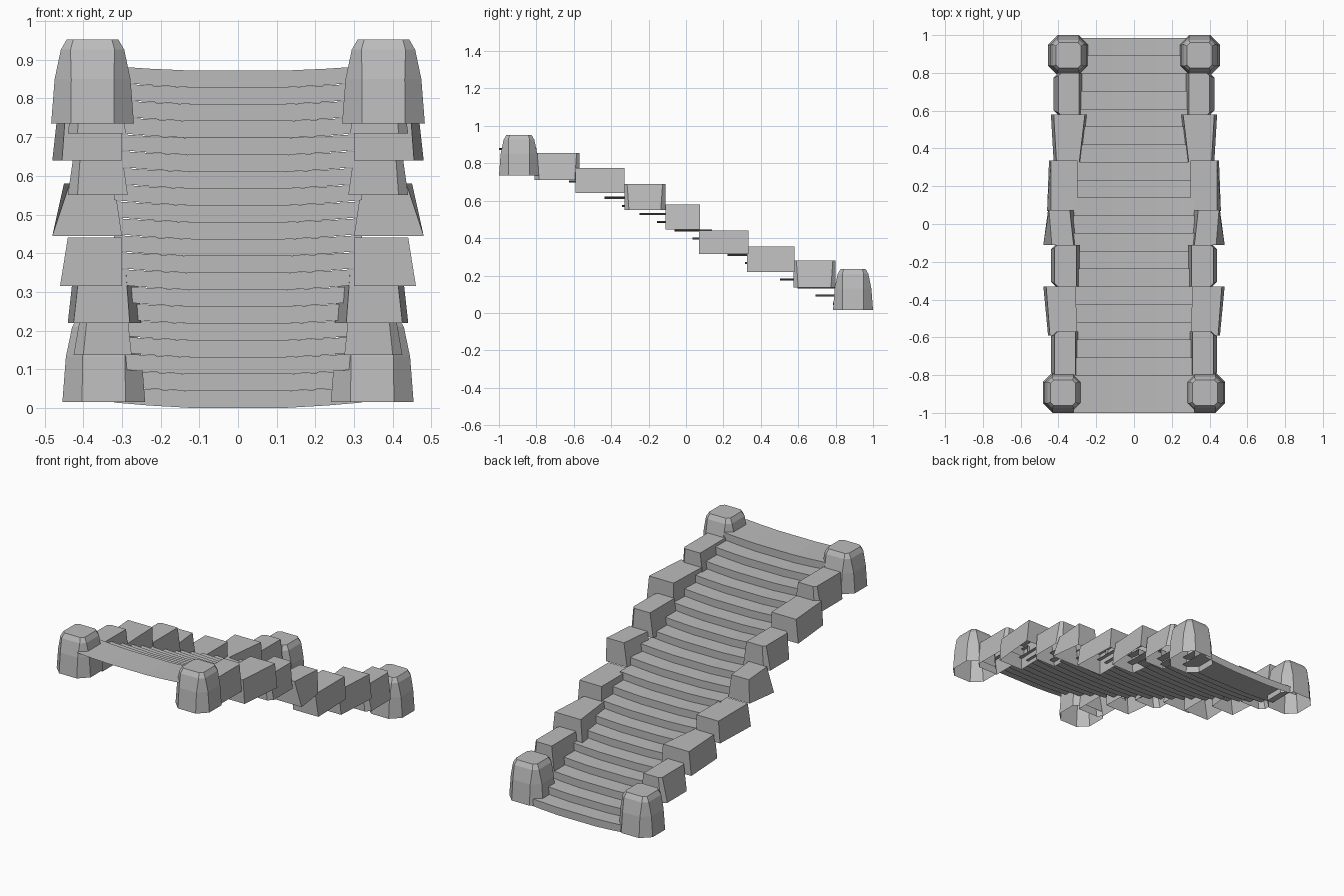
import bpy, bmesh

cube = bpy.data.objects.get("Cube")
if cube:
    bpy.data.objects.remove(cube, do_unlink=True)

stone = bpy.data.materials.new("grey_stone")
stone.use_nodes = True
GREY = (0.5, 0.5, 0.5, 1)
stone.diffuse_color = GREY
bsdf = next(n for n in stone.node_tree.nodes if n.type == 'BSDF_PRINCIPLED')
bsdf.inputs["Base Color"].default_value = GREY
bsdf.inputs["Roughness"].default_value = 0.8


def finish(name, bm, mirror=False):
    """Turn a bmesh into a flat-shaded object, optionally mirrored in x."""
    mesh = bpy.data.meshes.new(name)
    bm.to_mesh(mesh)
    bm.free()
    mesh.materials.append(stone)
    obj = bpy.data.objects.new(name, mesh)
    bpy.context.scene.collection.objects.link(obj)
    if mirror:
        mod = obj.modifiers.new("mirror", 'MIRROR')
        mod.use_mirror_merge = False
    return obj


def loft(bm, rings, closed=True, cap=True):
    """Skin a list of point rings; cap closes the last one."""
    loops = [[bm.verts.new(p) for p in ring] for ring in rings]
    n = len(loops[0])
    for a, b in zip(loops, loops[1:]):
        for i in range(n if closed else n - 1):
            j = (i + 1) % n
            bm.faces.new((a[i], a[j], b[j], b[i]))
    if cap:
        bm.faces.new(loops[-1])


# Sagging steps: each is a deep overlapping tread with a riser on its +y edge
STEPS, RISE, DEPTH = 20, 0.0436, 0.2
PITCH = (1.985 - DEPTH) / (STEPS - 1)
SAG = [(-0.32, 1), (-0.23, 0.45), (-0.12, 0), (0.12, 0), (0.23, 0.45), (0.32, 1)]


def sag_line(y, z, amount):
    return [(x, y, z + s * amount) for x, s in SAG]


bm = bmesh.new()
for k in range(STEPS):
    y, z = -1 + k * PITCH, (STEPS - k) * RISE
    loft(bm, [sag_line(y, z, 0.011),
              sag_line(y + DEPTH, z, 0.011),
              sag_line(y + DEPTH, z - RISE, 0.014)], closed=False, cap=False)
finish("steps", bm)


# Corner posts: tapered eight-sided caps, open underneath
def octagon(cx, cy, z, half, flat):
    return [(cx + x, cy + y, z) for x, y in (
        (half, -flat), (half, flat), (flat, half), (-flat, half),
        (-half, flat), (-half, -flat), (-flat, -half), (flat, -half))]


POST = [(0, 0.107, 0.056), (0.53, 0.098, 0.055), (0.88, 0.082, 0.057), (1, 0.067, 0.05)]


def post(name, cx, cy, z0, height):
    bm = bmesh.new()
    loft(bm, [octagon(cx, cy, z0 + f * height, h, fl) for f, h, fl in POST])
    finish(name, bm, mirror=True)


post("upper_posts", 0.376, -0.893, 0.735, 0.217)
post("lower_posts", 0.347, 0.893, 0.015, 0.22)


# Side blocks: open underneath, with outlines that narrow towards the top
def outline(y0, y1, z, inner, outer, cut):
    (i0, i1), (o0, o1) = inner, outer
    if not cut:
        return [(i0, y0, z), (o0, y0, z), (o1, y1, z), (i1, y1, z)]
    return [(i0, y0, z), (o0 - cut, y0, z), (o0, y0 + cut, z),
            (o1, y1 - cut, z), (o1 - cut, y1, z), (i1, y1, z)]


# y range, z range, inner x, outer x at base, outer x at top, inner slope, corner cut
BLOCKS = [
    ((-0.81, -0.57), (0.71, 0.855), (0.29, 0.29), (0.44, 0.44), (0.42, 0.42), 0.02, 0.025),
    ((-0.59, -0.33), (0.64, 0.775), (0.30, 0.31), (0.455, 0.48), (0.445, 0.465), 0, 0),
    ((-0.33, -0.11), (0.55, 0.69), (0.285, 0.285), (0.44, 0.44), (0.42, 0.42), 0.02, 0.025),
    ((-0.11, 0.075), (0.445, 0.58), (0.30, 0.32), (0.48, 0.455), (0.435, 0.45), 0.02, 0),
    ((0.07, 0.335), (0.315, 0.44), (0.30, 0.30), (0.46, 0.45), (0.44, 0.44), 0, 0),
    ((0.325, 0.58), (0.22, 0.355), (0.28, 0.25), (0.425, 0.44), (0.41, 0.425), 0.01, 0),
    ((0.575, 0.80), (0.137, 0.28), (0.275, 0.275), (0.425, 0.425), (0.40, 0.40), 0.015, 0.025),
]
for n, (ys, zs, inner, base, top, slope, cut) in enumerate(BLOCKS, 1):
    bm = bmesh.new()
    loft(bm, [outline(*ys, zs[0], inner, base, cut),
              outline(*ys, zs[1], [i + slope for i in inner], top, cut * 0.6)])
    finish(f"side_blocks_{n}", bm, mirror=True)
